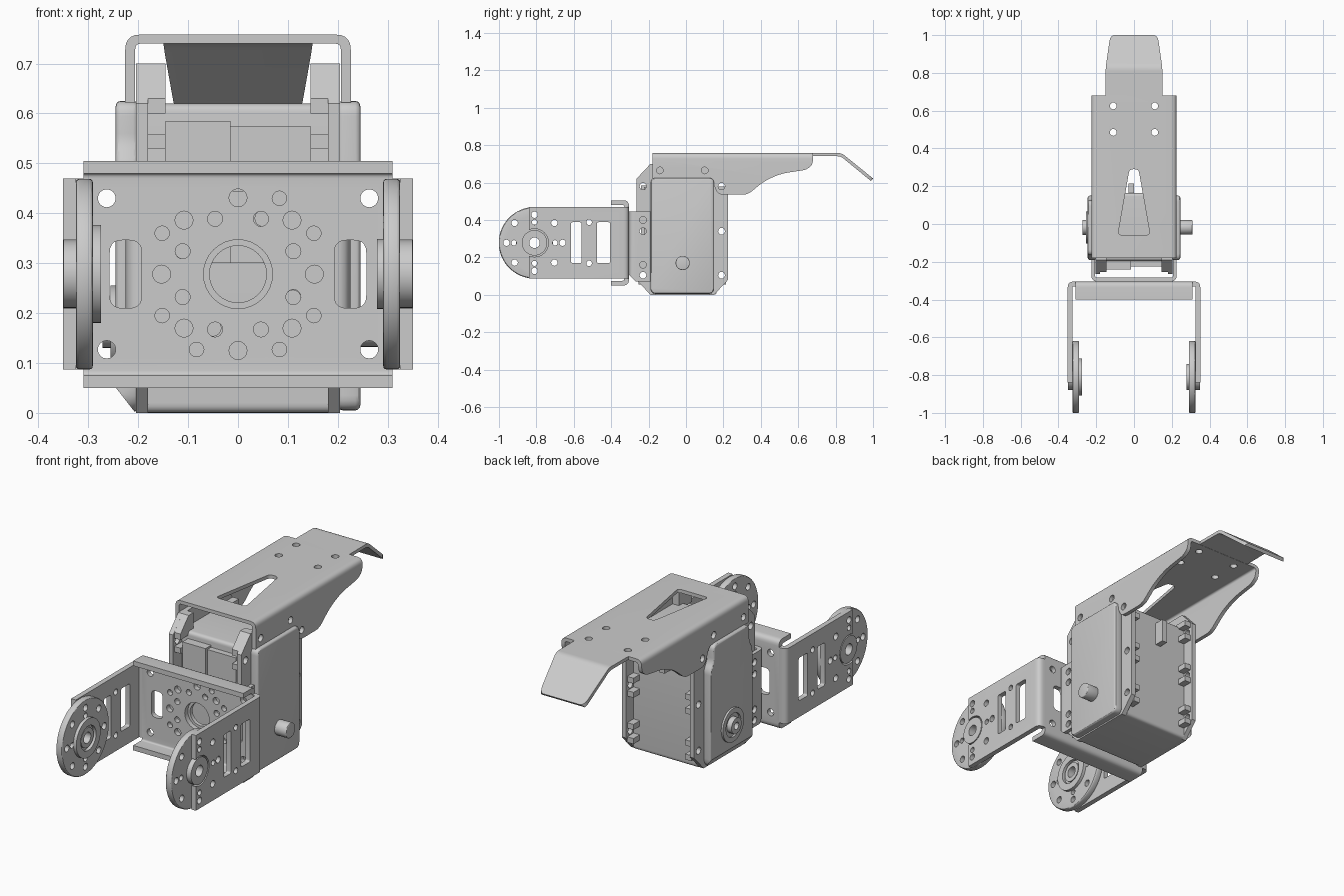
import bpy, bmesh
from math import sin, cos, pi, radians
from mathutils import Vector

if "Cube" in bpy.data.objects:
    bpy.data.objects.remove(bpy.data.objects["Cube"])


def circle(u, v, r, n=24):
    return [(u + r * cos(2 * pi * i / n), v + r * sin(2 * pi * i / n)) for i in range(n)]


def fillet(pts, n=5):
    """Round the corners of points given as (u, v, radius)."""
    out = []
    for i, p in enumerate(pts):
        c = Vector(p[:2])
        if len(p) < 3:
            out.append(tuple(c))
            continue
        a = c + (Vector(pts[i - 1][:2]) - c).normalized() * p[2]
        b = c + (Vector(pts[(i + 1) % len(pts)][:2]) - c).normalized() * p[2]
        for k in range(n + 1):
            t = k / n
            out.append(tuple(a * (1 - t) ** 2 + c * 2 * t * (1 - t) + b * t * t))
    return out


def rect(u0, u1, v0, v1, r=0.0):
    pts = [(u0, v0), (u1, v0), (u1, v1), (u0, v1)]
    return fillet([p + (r,) for p in pts]) if r else pts


def new_object(name, me):
    ob = bpy.data.objects.new(name, me)
    bpy.context.collection.objects.link(ob)
    return ob


def evaluated_mesh(ob):
    bpy.context.view_layer.update()
    dg = bpy.context.evaluated_depsgraph_get()
    return bpy.data.meshes.new_from_object(ob.evaluated_get(dg))


def prism(name, axis, lo, hi, *loops, bevel=0.0):
    """Extrude filled loops along an axis; inner loops become holes."""
    cu = bpy.data.curves.new(name, 'CURVE')
    cu.dimensions, cu.fill_mode, cu.extrude = '2D', 'BOTH', (hi - lo) / 2
    for loop in loops:
        sp = cu.splines.new('POLY')
        sp.points.add(len(loop) - 1)
        for p, (u, v) in zip(sp.points, loop):
            p.co = (u, v, 0, 1)
        sp.use_cyclic_u = True
    tmp = new_object("helper", cu)
    me = evaluated_mesh(tmp)
    bpy.data.objects.remove(tmp)
    bm = bmesh.new()
    bm.from_mesh(me)
    mid = (lo + hi) / 2
    for vt in bm.verts:
        u, v, w = vt.co
        w += mid
        vt.co = {'x': (w, u, v), 'y': (u, w, v), 'z': (u, v, w)}[axis]
    bmesh.ops.remove_doubles(bm, verts=bm.verts, dist=1e-5)
    bmesh.ops.recalc_face_normals(bm, faces=bm.faces)
    if bevel:
        bmesh.ops.dissolve_limit(bm, angle_limit=0.01, verts=bm.verts, edges=bm.edges)
        es = [e for e in bm.edges if len(e.link_faces) == 2 and e.calc_face_angle() > 0.8]
        bmesh.ops.bevel(bm, geom=es, offset=bevel, segments=3, profile=0.5, affect='EDGES')
    bm.to_mesh(me)
    bm.free()
    me.name = name
    return new_object(name, me)


def cut(ob, cutter, op='DIFFERENCE'):
    m = ob.modifiers.new("cut", 'BOOLEAN')
    m.operation, m.object, m.solver = op, cutter, 'EXACT'
    me = evaluated_mesh(ob)
    ob.modifiers.clear()
    ob.data = me
    bpy.data.objects.remove(cutter)
    return ob


def mirror(ob, name):
    me = ob.data.copy()
    for v in me.vertices:
        v.co.x *= -1
    me.flip_normals()
    return new_object(name, me)


# motor case: core and connector blocks
prism("motor_core", 'x', -.18, .18, rect(-.195, .165, 0, .62, .02))
prism("front_connector_left", 'y', -.24, -.18, rect(-.145, -.015, .3, .585))
prism("front_connector_right", 'y', -.225, -.18, rect(-.015, .145, .3, .575))
prism("rear_connector", 'y', .15, .215, rect(-.03, .0, .46, .58), )

# mounting rails with lugs
tab_z = (.105, .34, .58)
octagon = [(-.19, 0), (.15, 0), (.225, .08), (.225, .62), (.15, .7), (-.19, .7),
           (-.265, .62), (-.265, .08)]
holes = [circle(y, z, .018, 16) for y in (-.23, .19) for z in tab_z]
rail = prism("rail_right", 'x', .18, .204, octagon, *holes)
mirror(rail, "rail_left")
for k, (y0, y1) in enumerate(((-.255, -.19), (.15, .215))):
    bars = [rect(y0, y1, z + d - .014, z + d + .014) for z in tab_z for d in (-.036, .036)]
    lug = prism(f"lugs_right_{k}", 'x', .145, .181, *bars)
    mirror(lug, f"lugs_left_{k}")
post = prism("top_post_right", 'x', .145, .181,
             [(-.255, .63), (-.19, .7), (-.15, .7), (-.15, .6), (-.255, .6)])
mirror(post, "top_post_left")

# side covers and output shafts
prism("cover_right", 'x', .2, .245, rect(-.19, .15, .005, .625, .03), bevel=.01)
cover = [(-.19, .002, .05), (.15, .002, .05), (.15, .5, .02), (.125, .54, .02), (.125, .625, .03),
         (-.165, .625, .03), (-.165, .54, .02), (-.19, .5, .02)]
left = prism("cover_left", 'x', -.245, -.2, fillet(cover), bevel=.01)
cut(left, prism("trim", 'y', -.3, .3, [(-.26, .07), (-.26, -.02), (-.19, -.02)]))
prism("shaft_right", 'x', .24, .31, circle(-.018, .17, .038), bevel=.004)
prism("shaft_ring_left", 'x', -.255, -.24, circle(-.018, .17, .085, 32), circle(-.018, .17, .06))
prism("shaft_left", 'x', -.272, -.24, circle(-.018, .17, .04), circle(-.018, .17, .018))

# top bracket: folded channel, trimmed by its side outline
R = .03
channel = fillet([(-.226, .5), (-.226, .758, R), (.226, .758, R), (.226, .5), (.206, .5),
                  (.206, .74, .012), (-.206, .74, .012), (-.206, .5)])
top = prism("top_bracket", 'y', -.18, .68, channel)
side = fillet([(-.2, .8), (-.2, .622), (.135, .622, .02), (.17, .535, .03), (.33, .535, .03),
               (.42, .61, .05), (.51, .648, .04), (.64, .668, .015), (.672, .69, .012), (.7, .8)])
cut(top, prism("trim", 'x', -.3, .3, side, circle(-.14, .665, .018, 16),
               circle(.1, .665, .018, 16), circle(.19, .58, .018, 16)), 'INTERSECT')
wedge = fillet([(-.085, -.058, .02), (.085, -.058, .02), (.024, .29, .02), (-.024, .29, .02)])
cut(top, prism("trim", 'z', .72, .8, wedge,
               *[circle(x, y, .018, 16) for x in (-.11, .11) for y in (.485, .625)]))

# bent tongue at the back
bend = fillet([(.675, .758), (.832, .758, .02), (1.0, .622), (.988, .609), (.827, .741, .02), (.675, .741)])
tongue = prism("tongue", 'x', -.2, .2, bend)
cut(tongue, prism("trim", 'z', .55, .8, fillet(
    [(-.152, .6), (.152, .6), (.15, .83, .03), (.125, 1.001, .03), (-.125, 1.001, .03), (-.15, .83, .03)])),
    'INTERSECT')

# servo front bracket: folded channel round the motor rails
U = fillet([(-.225, -.19), (-.225, -.304, R), (.225, -.304, R), (.225, -.19), (.206, -.19),
            (.206, -.284, .012), (-.206, -.284, .012), (-.206, -.19)])
inner = prism("motor_bracket", 'z', .05, .445, U)
cut(inner, prism("trim", 'x', -.3, .3, [(-.35, .6), (-.35, .155), (-.27, .072), (-.1, .072), (-.1, .6)],
                 *[circle(-.23, z, .018, 16) for z in (.105, .16, .34, .4)]), 'INTERSECT')
bolts = [circle(x, z, .016, 16) for x, z in ((.05, .39), (-.11, .325), (.11, .23), (-.05, .17))]
cut(inner, prism("trim", 'y', -.33, -.275, circle(0, .278, .057, 32), *bolts))

# hinge bracket web with lips and hole pattern
C = fillet([(-.4, .505), (-.305, .505, R), (-.305, .05, R), (-.4, .05), (-.4, .075),
            (-.33, .075, .01), (-.33, .48, .01), (-.4, .48)])
web = prism("hinge_web", 'x', -.31, .31, C)
pattern = [circle(0, .278, .069, 32)]
for k in range(8):
    a = k * pi / 4
    pattern.append(circle(.153 * cos(a), .278 + .153 * sin(a), .018, 16))
    a += pi / 8
    pattern.append(circle(.12 * cos(a), .278 + .12 * sin(a), .015, 16))
for x, z in ((.083, .43), (.152, .36), (-.152, .36), (.152, .195), (-.152, .195), (.083, .127), (-.083, .127)):
    pattern.append(circle(x, z, .0145, 16))
for s in (-1, 1):
    pattern += [circle(s * .263, z, .018, 16) for z in (.127, .43)]
    pattern.append(rect(s * .225 - .032, s * .225 + .032, .21, .346, .025))
cut(web, prism("trim", 'y', -.345, -.29, *pattern))

# hinge arms
YC, ZC = -.81, .278
L = fillet([(.31, -.33), (.325, -.33), (.325, -.84), (.351, -.84), (.351, -.305, R), (.31, -.305)])
arm = prism("hinge_arm_right", 'z', .087, .47, L)
ring = [(YC + .15 * cos(k * pi / 4), ZC + .15 * sin(k * pi / 4)) for k in range(8)]
small = [(YC + .11 * cos(k * pi / 2), ZC + .11 * sin(k * pi / 2)) for k in range(4)]
arm_holes = [circle(y, z, .017, 16) for y, z in ring] + [circle(y, z, .014, 16) for y, z in small]
arm_cuts = arm_holes + [circle(YC, ZC, .075, 32), rect(-.615, -.558, .17, .388, .01),
                        rect(-.477, -.405, .17, .388, .01), circle(-.518, .388, .015, 16),
                        circle(-.518, .168, .015, 16)]
cut(arm, prism("trim", 'x', .315, .36, *arm_cuts))
mirror(arm, "hinge_arm_left")

# round horns at the arm ends
horn = prism("horn_right", 'x', .291, .325, circle(YC, ZC, .191, 64), bevel=.007)
cut(horn, prism("trim", 'x', .27, .34, *arm_holes, circle(YC, ZC, .028)))
mirror(horn, "horn_left")
cap = prism("horn_cap_right", 'x', .324, .35, circle(YC, ZC, .068, 32), circle(YC, ZC, .028))
mirror(cap, "horn_cap_left")
prism("horn_hub_right", 'x', .279, .293, circle(YC, ZC, .07, 32), circle(YC, ZC, .03))
prism("horn_hub_left", 'x', -.293, -.275, circle(YC, ZC, .098, 40), circle(YC, ZC, .062, 32))
prism("horn_boss_left", 'x', -.293, -.281, circle(YC, ZC, .05, 32), circle(YC, ZC, .028))

# smooth curved walls, keep edges sharp
for ob in bpy.data.objects:
    ob.select_set(True)
    bpy.context.view_layer.objects.active = ob
bpy.ops.object.shade_smooth_by_angle(angle=radians(30))
